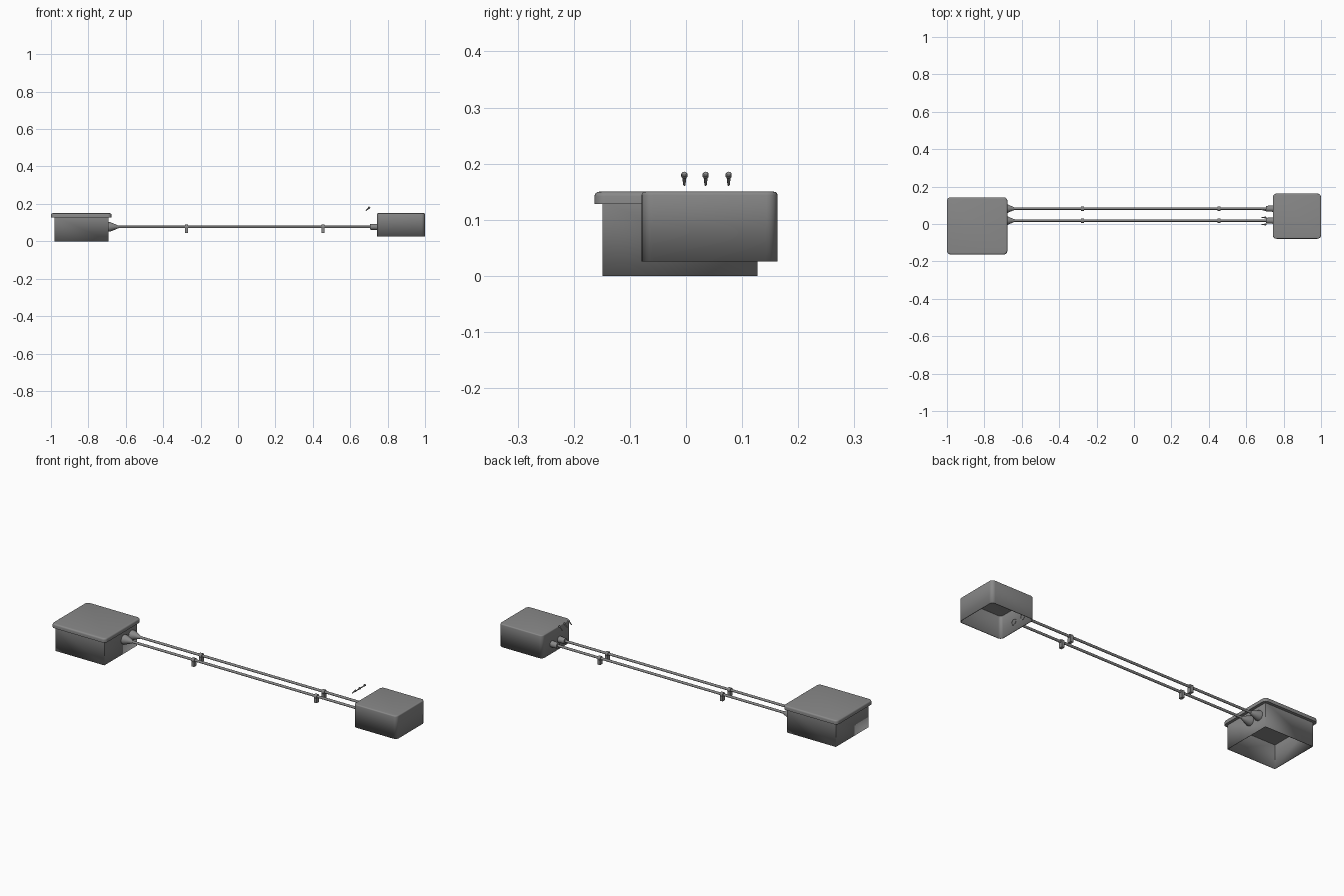
import bpy, bmesh, math
from mathutils import Vector

cube = bpy.data.objects.get("Cube")
if cube:
    bpy.data.objects.remove(cube, do_unlink=True)

grey = bpy.data.materials.new("mid_grey")
grey.use_nodes = True
colour = (0.25, 0.25, 0.25, 1)
grey.diffuse_color = colour
grey.node_tree.nodes["Principled BSDF"].inputs["Base Color"].default_value = colour


def finish(name, bm):
    bmesh.ops.recalc_face_normals(bm, faces=bm.faces)
    mesh = bpy.data.meshes.new(name)
    bm.to_mesh(mesh)
    bm.free()
    mesh.materials.append(grey)
    obj = bpy.data.objects.new(name, mesh)
    bpy.context.collection.objects.link(obj)
    bpy.ops.object.select_all(action="DESELECT")
    obj.select_set(True)
    bpy.context.view_layer.objects.active = obj
    bpy.ops.object.shade_smooth_by_angle(angle=math.radians(35))
    return obj


def box(name, low, high, corner=0, rim=0, wall=0):
    """Box with rounded corners and top rim; a wall thickness opens its underside."""
    low, high = Vector(low), Vector(high)
    bm = bmesh.new()
    bmesh.ops.create_cube(bm, size=1)
    for v in bm.verts:
        v.co = (low + high) / 2 + v.co * (high - low)
    if corner:
        upright = [e for e in bm.edges
                   if abs(e.verts[0].co.z - e.verts[1].co.z) > 0.001]
        bmesh.ops.bevel(bm, geom=upright, offset=corner, segments=5,
                        profile=0.5, affect="EDGES")
    if rim:
        top = [e for e in bm.edges
               if all(abs(v.co.z - high.z) < 0.0001 for v in e.verts)]
        bmesh.ops.bevel(bm, geom=top, offset=rim, segments=4,
                        profile=0.5, affect="EDGES")
    if wall:
        under = [f for f in bm.faces
                 if all(abs(v.co.z - low.z) < 0.0001 for v in f.verts)]
        bmesh.ops.delete(bm, geom=under, context="FACES")
    obj = finish(name, bm)
    if wall:
        shell = obj.modifiers.new("shell", "SOLIDIFY")
        shell.thickness = wall
        shell.offset = -1
    return obj


def lathe(name, start, direction, profile, closed=False, sides=20):
    """Revolve (distance, radius) points around an axis."""
    bm = bmesh.new()
    turn = Vector((0, 0, 1)).rotation_difference(Vector(direction).normalized())
    rings = []
    for dist, radius in profile:
        rings.append([bm.verts.new(Vector(start) + turn @ Vector((
            radius * math.cos(math.tau * i / sides),
            radius * math.sin(math.tau * i / sides), dist)))
            for i in range(sides)])
    pairs = list(zip(rings, rings[1:]))
    if closed:
        pairs.append((rings[-1], rings[0]))
    else:
        bm.faces.new(rings[0])
        bm.faces.new(rings[-1])
    for a, b in pairs:
        for i in range(sides):
            j = (i + 1) % sides
            bm.faces.new((a[i], a[j], b[j], b[i]))
    return finish(name, bm)


# Large open box with its overhanging lid
box("large_box", (-0.982, -0.149, 0), (-0.692, 0.127, 0.135), wall=0.004)
box("large_box_lid", (-1, -0.163, 0.128), (-0.677, 0.143, 0.15),
    corner=0.02, rim=0.008)

# Small rounded housing
box("small_box", (0.742, -0.079, 0.026), (1, 0.163, 0.15),
    corner=0.02, rim=0.006, wall=0.004)

# Twin pipes with end fittings and clips
PIPE_Z = 0.077
for side, y in (("front", 0.018), ("back", 0.082)):
    lathe(side + "_pipe", (-0.695, y, PIPE_Z), (1, 0, 0),
          [(0, 0.0065), (1.43, 0.0065)])
    lathe(side + "_cone_fitting", (-0.694, y, PIPE_Z), (1, 0, 0),
          [(0, 0.025), (0.012, 0.025), (0.05, 0.009), (0.055, 0.007)])
    lathe(side + "_sleeve", (0.705, y, PIPE_Z), (1, 0, 0),
          [(0, 0.015), (0.043, 0.017), (0.043, 0.013), (0, 0.006)], closed=True)
    for place, x in (("right", -0.275), ("left", 0.455)):
        name = side + "_" + place + "_clip"
        lathe(name + "_ring", (x - 0.008, y, PIPE_Z), (1, 0, 0),
              [(0, 0.012), (0.016, 0.012), (0.016, 0.006), (0, 0.006)], closed=True)
        box(name + "_foot", (x - 0.008, y - 0.011, 0.045),
            (x + 0.008, y + 0.011, 0.07))

# Three loose tilted screws
for i, y in enumerate((-0.003, 0.035, 0.076)):
    lathe("screw_" + str(i + 1), (0.682, y, 0.162), (1, 0, 0.9),
          [(0, 0.002), (0.022, 0.0038), (0.023, 0.0055), (0.029, 0.0055),
           (0.031, 0.004)], sides=12)
